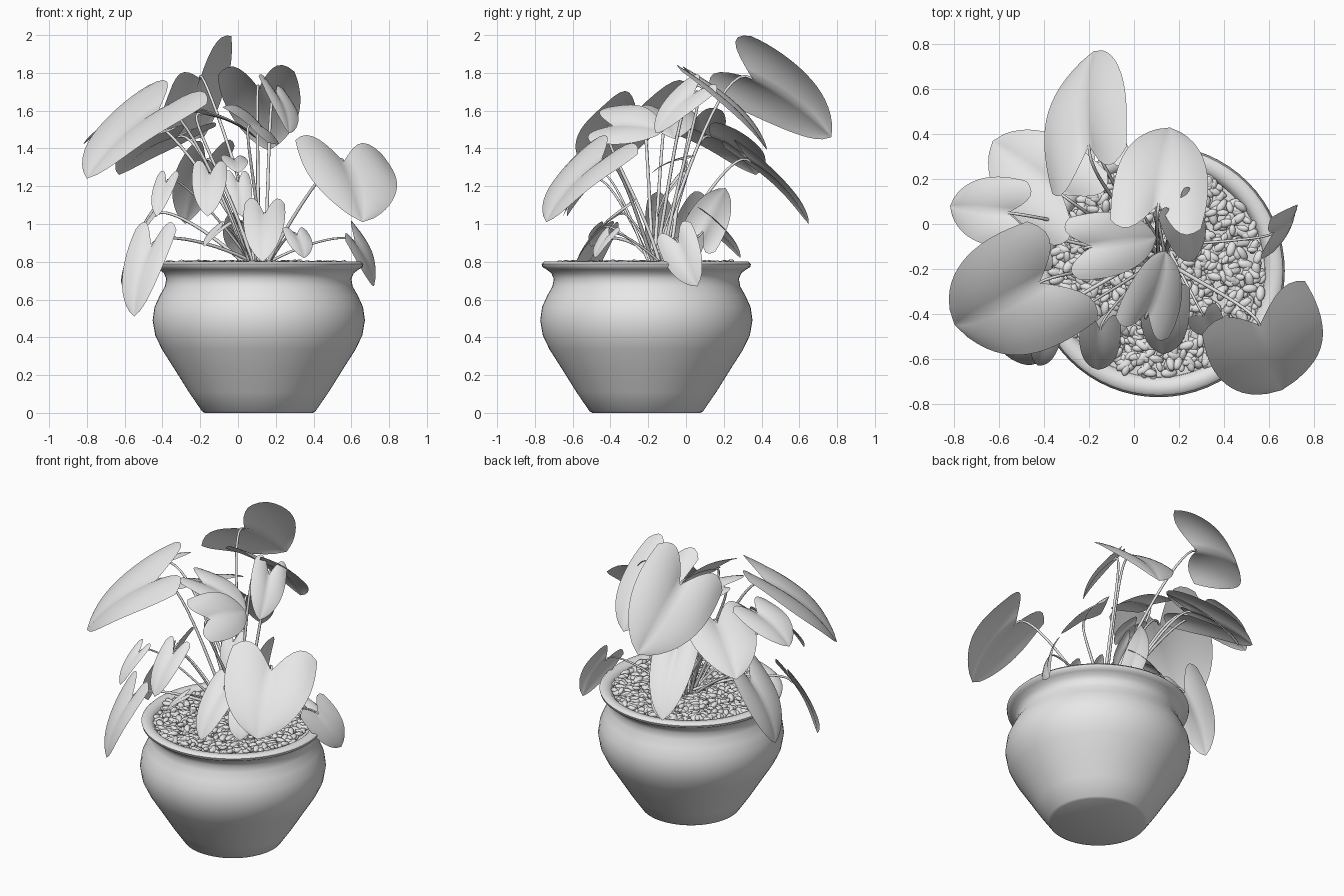
import bpy, bmesh, math, random
from mathutils import Vector, Matrix, Euler

random.seed(4)
cube = bpy.data.objects.get("Cube")
if cube:
    bpy.data.objects.remove(cube, do_unlink=True)

# Single neutral clay colour
clay = bpy.data.materials.new("plain_grey")
clay.use_nodes = True
clay.diffuse_color = (0.8, 0.8, 0.8, 1)
clay.node_tree.nodes["Principled BSDF"].inputs["Base Color"].default_value = clay.diffuse_color

POT_CENTRE = Vector((0.11, -0.21, 0))
CROWN = Vector((0.1, -0.14, 0.76))
UP = Vector((0, 0, 1))


def add_mesh(name, verts, faces):
    mesh = bpy.data.meshes.new(name)
    mesh.from_pydata(verts, [], faces)
    mesh.materials.append(clay)
    mesh.shade_smooth()
    obj = bpy.data.objects.new(name, mesh)
    bpy.context.collection.objects.link(obj)
    return obj


def lathe(name, profile, segments=64):
    """Spin a radius/height profile around the pot axis."""
    bm = bmesh.new()
    points = [bm.verts.new((r, 0, z)) for r, z in profile]
    edges = [bm.edges.new(pair) for pair in zip(points, points[1:])]
    bmesh.ops.spin(bm, geom=points + edges, cent=(0, 0, 0), axis=UP,
                   angle=math.tau, steps=segments, use_duplicate=False)
    bmesh.ops.remove_doubles(bm, verts=bm.verts, dist=0.0005)
    bmesh.ops.recalc_face_normals(bm, faces=bm.faces)
    obj = add_mesh(name, [], [])
    bm.to_mesh(obj.data)
    bm.free()
    obj.data.shade_smooth()
    obj.location = POT_CENTRE
    return obj


# Pot with rolled rim, and the soil inside it
pot = lathe("pot", [
    (0, 0), (0.285, 0), (0.3, 0.008), (0.37, 0.11), (0.445, 0.23), (0.512, 0.335),
    (0.548, 0.41), (0.562, 0.49), (0.552, 0.56), (0.525, 0.62), (0.497, 0.67), (0.49, 0.71),
    (0.503, 0.74), (0.53, 0.76), (0.55, 0.772), (0.554, 0.788), (0.54, 0.801),
    (0.5, 0.8), (0.475, 0.775), (0.465, 0.72)])
soil = lathe("soil", [(0, 0.765), (0.3, 0.765), (0.474, 0.76)])
bpy.context.view_layer.objects.active = pot
pot.select_set(True)
bpy.ops.object.shade_smooth_by_angle(angle=math.radians(50))
pot.select_set(False)

# Pebbles scattered over the soil
ball = bmesh.new()
bmesh.ops.create_icosphere(ball, subdivisions=2, radius=1)
ball_verts = [v.co.copy() for v in ball.verts]
ball_faces = [[v.index for v in f.verts] for f in ball.faces]
ball.free()
verts, faces = [], []
for i in range(1100):
    reach, turn = 0.465 * math.sqrt(random.random()), random.uniform(0, math.tau)
    place = POT_CENTRE + Vector((reach * math.cos(turn), reach * math.sin(turn),
                                 random.uniform(0.77, 0.792)))
    spin = Euler((random.uniform(-0.4, 0.4), random.uniform(-0.4, 0.4), random.uniform(0, math.tau)))
    size = random.uniform(0.85, 1.35)
    matrix = Matrix.LocRotScale(place, spin, Vector((0.029, 0.016, 0.013)) * size)
    start = len(verts)
    verts += [matrix @ co for co in ball_verts]
    faces += [[start + k for k in f] for f in ball_faces]
add_mesh("pebbles", verts, faces)


def add_leaf(name, base, tip, width, roll, rows=16, half=7):
    """Heart-shaped blade from the stalk joint to the tip, folded along the midrib."""
    base, tip = Vector(base), Vector(tip)
    length = (tip - base).length
    along = (tip - base).normalized()
    flat = along.cross(UP).normalized()
    side = Matrix.Rotation(math.radians(-roll), 3, along) @ flat
    normal = side.cross(along)
    verts, faces = [], []
    cols = 2 * half + 1
    for i in range(rows + 1):
        u = i / rows
        spread = 0.5 * width * (1 - u) ** 0.75 * (0.88 + 1.05 * u)
        for j in range(-half, half + 1):
            v = j / half
            lobe = 0.36 * length * math.sin(abs(v) * math.pi * 0.75) * (1 - u) ** 2
            lift = spread * (0.32 * abs(v) - 0.3 * v * v)
            lift += 0.32 * length * u * (1 - u) - 0.1 * lobe
            lift += 0.03 * width * math.sin(5 * u + 2 * v) * v * v * (1 - u)
            verts.append(base + along * (u * length - lobe) + side * (v * spread) + normal * lift)
    for i in range(rows):
        for j in range(cols - 1):
            k = i * cols + j
            faces.append((k, k + 1, k + cols + 1, k + cols))
    leaf = add_mesh(name, verts, faces)
    bm = bmesh.new()
    bm.from_mesh(leaf.data)
    bmesh.ops.remove_doubles(bm, verts=bm.verts, dist=0.0005)
    bm.to_mesh(leaf.data)
    bm.free()
    leaf.data.shade_smooth()


def add_stem(name, base, tip, radius):
    """Thin arching stalk from the crown to the leaf joint."""
    end = Vector(base)
    start = CROWN + Vector((random.uniform(-0.05, 0.05), random.uniform(-0.05, 0.05), 0))
    heading = (Vector(tip) - end).normalized()
    reach = (end - start).length
    curve = bpy.data.curves.new(name, "CURVE")
    curve.dimensions = "3D"
    curve.bevel_depth = radius
    curve.bevel_resolution = 2
    curve.resolution_u = 14
    spline = curve.splines.new("BEZIER")
    spline.bezier_points.add(1)
    first, last = spline.bezier_points
    for point in (first, last):
        point.handle_left_type = point.handle_right_type = "FREE"
    first.co = first.handle_left = start
    first.handle_right = start + (end - start) * 0.35 + UP * reach * 0.13
    last.co = last.handle_right = end
    last.handle_left = end - heading * reach * 0.16
    first.radius, last.radius = 1.3, 0.8
    stem = bpy.data.objects.new(name, curve)
    curve.materials.append(clay)
    bpy.context.collection.objects.link(stem)
    bpy.ops.object.select_all(action="DESELECT")
    stem.select_set(True)
    bpy.context.view_layer.objects.active = stem
    bpy.ops.object.convert(target="MESH")


# Joint, tip, width and roll of each large leaf
large = [
    ((-0.2, 0.35, 1.77), (-0.18, 0.77, 1.46), 0.56, 46),
    ((0.11, 0.09, 1.72), (0.16, 0.43, 1.39), 0.46, 0),
    ((-0.32, 0.13, 1.46), (-0.63, 0.37, 1.26), 0.46, 0),
    ((-0.17, 0.34, 1.33), (-0.28, 0.65, 1.0), 0.3, 0),
    ((0.56, -0.45, 1.33), (0.66, -0.74, 1.01), 0.59, 8),
    ((-0.42, -0.26, 1.6), (-0.8, -0.45, 1.24), 0.62, 10),
    ((-0.19, -0.1, 1.58), (0.1, -0.06, 1.45), 0.32, 0),
    ((0.06, -0.39, 1.52), (0.14, -0.12, 1.49), 0.36, -40),
    ((0.2, 0.04, 1.69), (0.27, -0.16, 1.48), 0.24, 30),
    ((-0.56, 0.05, 1.56), (-0.82, 0.08, 1.42), 0.34, 0),
    ((-0.46, -0.46, 0.88), (-0.55, -0.6, 0.51), 0.28, 0),
    ((-0.44, -0.05, 1.04), (-0.62, -0.06, 0.67), 0.36, 0),
]
# Joint, tip, width and roll of each small leaf
small = [
    ((0.14, -0.35, 1.05), (0.13, -0.58, 0.8), 0.24, 0),
    ((-0.15, -0.47, 1.26), (-0.16, -0.65, 1.04), 0.2, 0),
    ((0.31, -0.41, 0.94), (0.35, -0.48, 0.82), 0.17, 0),
    ((0.62, -0.04, 0.9), (0.72, 0.06, 0.67), 0.24, -65),
    ((0.1, 0.09, 0.96), (0.12, 0.21, 1.19), 0.24, 75),
    ((0.02, 0.1, 1.01), (0.02, 0.29, 0.82), 0.22, 20),
    ((-0.02, -0.02, 1.34), (0, -0.18, 1.27), 0.15, 0),
    ((0, -0.05, 1.22), (0.02, -0.15, 1.04), 0.15, 0),
    ((-0.09, -0.44, 0.98), (-0.18, -0.5, 0.88), 0.12, 0),
    ((-0.38, -0.5, 1.22), (-0.43, -0.63, 1.04), 0.13, 0),
]

# Leaves with their stalks
for i, (base, tip, width, roll) in enumerate(large):
    add_leaf(f"large_leaf_{i + 1}", base, tip, width, roll)
    add_stem(f"large_stem_{i + 1}", base, tip, 0.008)
for i, (base, tip, width, roll) in enumerate(small):
    add_leaf(f"small_leaf_{i + 1}", base, tip, width, roll, rows=12, half=5)
    add_stem(f"small_stem_{i + 1}", base, tip, 0.006)
